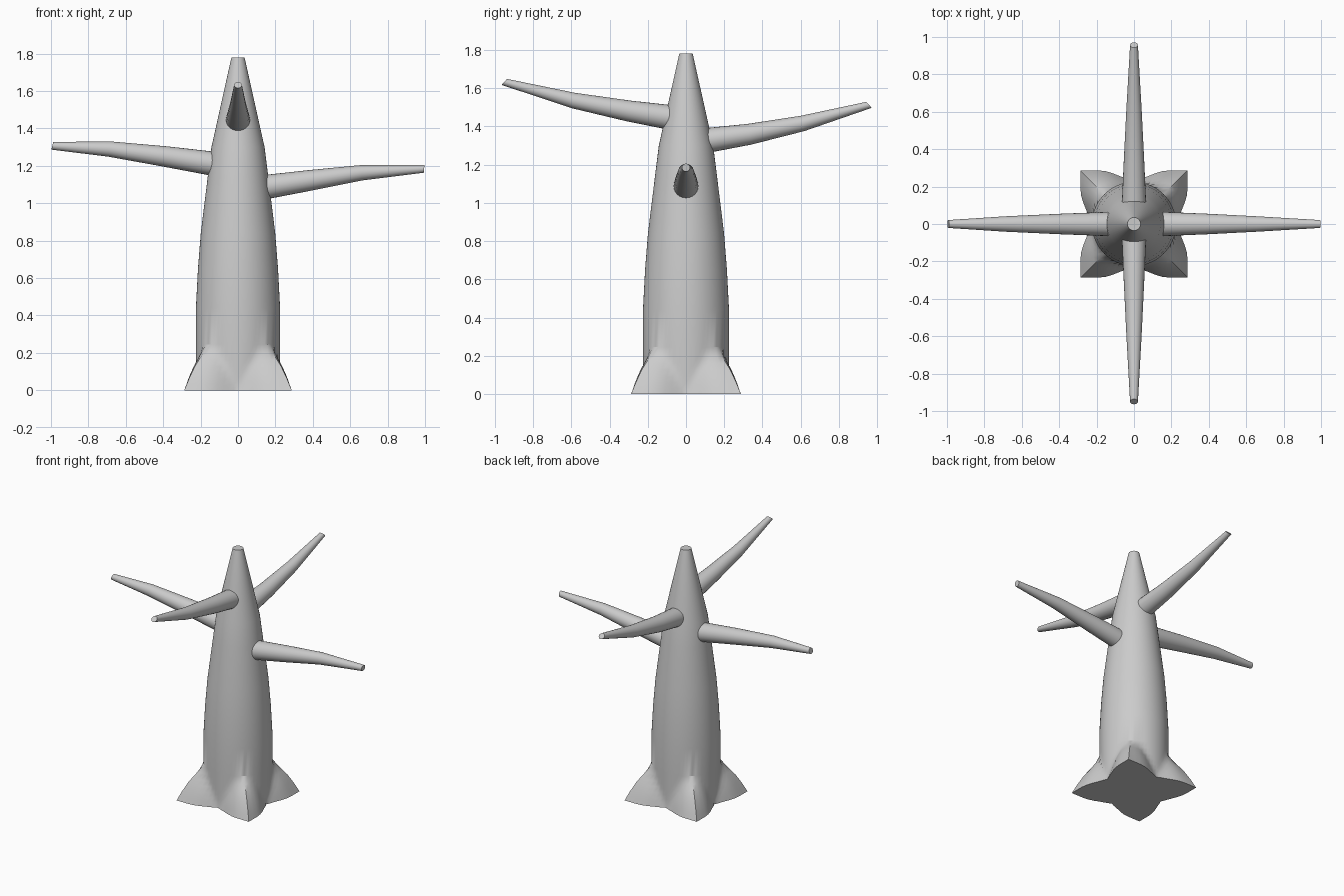
import bpy, bmesh
from math import sin, cos, pi, atan2, hypot
from mathutils import Vector

if "Cube" in bpy.data.objects:
    bpy.data.objects.remove(bpy.data.objects["Cube"])


def lerp_table(table, t):
    if t <= table[0][0]:
        return table[0][1]
    for (a, u), (b, v) in zip(table, table[1:]):
        if t <= b:
            return u + (v - u) * (t - a) / (b - a)
    return table[-1][1]


def loft(name, rings):
    # Skin a list of closed rings and cap both ends
    bm = bmesh.new()
    loops = [[bm.verts.new(p) for p in ring] for ring in rings]
    n = len(loops[0])
    for a, b in zip(loops, loops[1:]):
        for i in range(n):
            j = (i + 1) % n
            bm.faces.new((a[i], a[j], b[j], b[i]))
    bm.faces.new(loops[0][::-1])
    bm.faces.new(loops[-1])
    bmesh.ops.recalc_face_normals(bm, faces=bm.faces)
    mesh = bpy.data.meshes.new(name)
    bm.to_mesh(mesh)
    bm.free()
    obj = bpy.data.objects.new(name, mesh)
    bpy.context.collection.objects.link(obj)
    bpy.ops.object.select_all(action='DESELECT')
    obj.select_set(True)
    bpy.context.view_layer.objects.active = obj
    bpy.ops.object.shade_smooth_by_angle(angle=0.6)
    return obj


# Trunk with four diagonal root flares at the base
trunk_profile = [(0.0, 0.225), (0.44, 0.225), (0.65, 0.214), (0.84, 0.199),
                 (1.14, 0.162), (1.3, 0.142), (1.78, 0.035)]
# Footprint for an eighth of the base: (angle from an axis, radius)
footprint = [(atan2(x, y), hypot(x, y)) for x, y in
             [(0, 0.225), (0.065, 0.25), (0.11, 0.27), (0.165, 0.285),
              (0.225, 0.286), (0.287, 0.287)]]
flare = [(0, 1), (0.25, 0.81), (0.53, 0.56), (0.75, 0.3), (1, 0)]


def trunk_radius(angle, z):
    r = lerp_table(trunk_profile, z)
    a = angle % (pi / 2)
    a = min(a, pi / 2 - a)
    root_top = 0.24 * sin(2 * a) ** 1.2 + 0.001
    return r + (lerp_table(footprint, a) - 0.225) * lerp_table(flare, z / root_top)


SIDES = 64
levels = [0, 0.03, 0.06, 0.09, 0.127, 0.16, 0.2, 0.245] + [z for z, r in trunk_profile[1:]]
rings = []
for z in levels:
    ring = []
    for i in range(SIDES):
        a = 2 * pi * i / SIDES
        r = trunk_radius(a, z)
        ring.append((r * cos(a), r * sin(a), z))
    rings.append(ring)
loft("trunk", rings)


# Tapered, gently curved branches
def branch(name, direction, path, tip_slope, sides=24):
    radii = [0.066, 0.064, 0.055, 0.041, 0.021]
    out, up = Vector(direction), Vector((0, 0, 1))
    side = up.cross(out)
    pts = [out * d + up * z for d, z in path]
    rings = []
    for k, p in enumerate(pts):
        t = (pts[min(k + 1, len(pts) - 1)] - pts[max(k - 1, 0)]).normalized()
        if k == len(pts) - 1:
            t = (out + up * tip_slope).normalized()
        n = t.cross(side)
        rings.append([p + (side * cos(2 * pi * i / sides) + n * sin(2 * pi * i / sides)) * radii[k]
                      for i in range(sides)])
    return loft(name, rings)


branch("branch_right", (1, 0, 0),
       [(0.06, 1.065), (0.17, 1.09), (0.39, 1.123), (0.66, 1.163), (0.995, 1.184)], -0.1)
branch("branch_left", (-1, 0, 0),
       [(0.06, 1.198), (0.15, 1.214), (0.39, 1.25), (0.69, 1.29), (0.993, 1.307)], 0.25)
branch("branch_front", (0, -1, 0),
       [(0.02, 1.435), (0.1, 1.449), (0.30, 1.48), (0.59, 1.535), (0.95, 1.632)], 0.9)
branch("branch_back", (0, 1, 0),
       [(0.04, 1.315), (0.13, 1.329), (0.33, 1.358), (0.61, 1.415), (0.957, 1.512)], 0.9)
